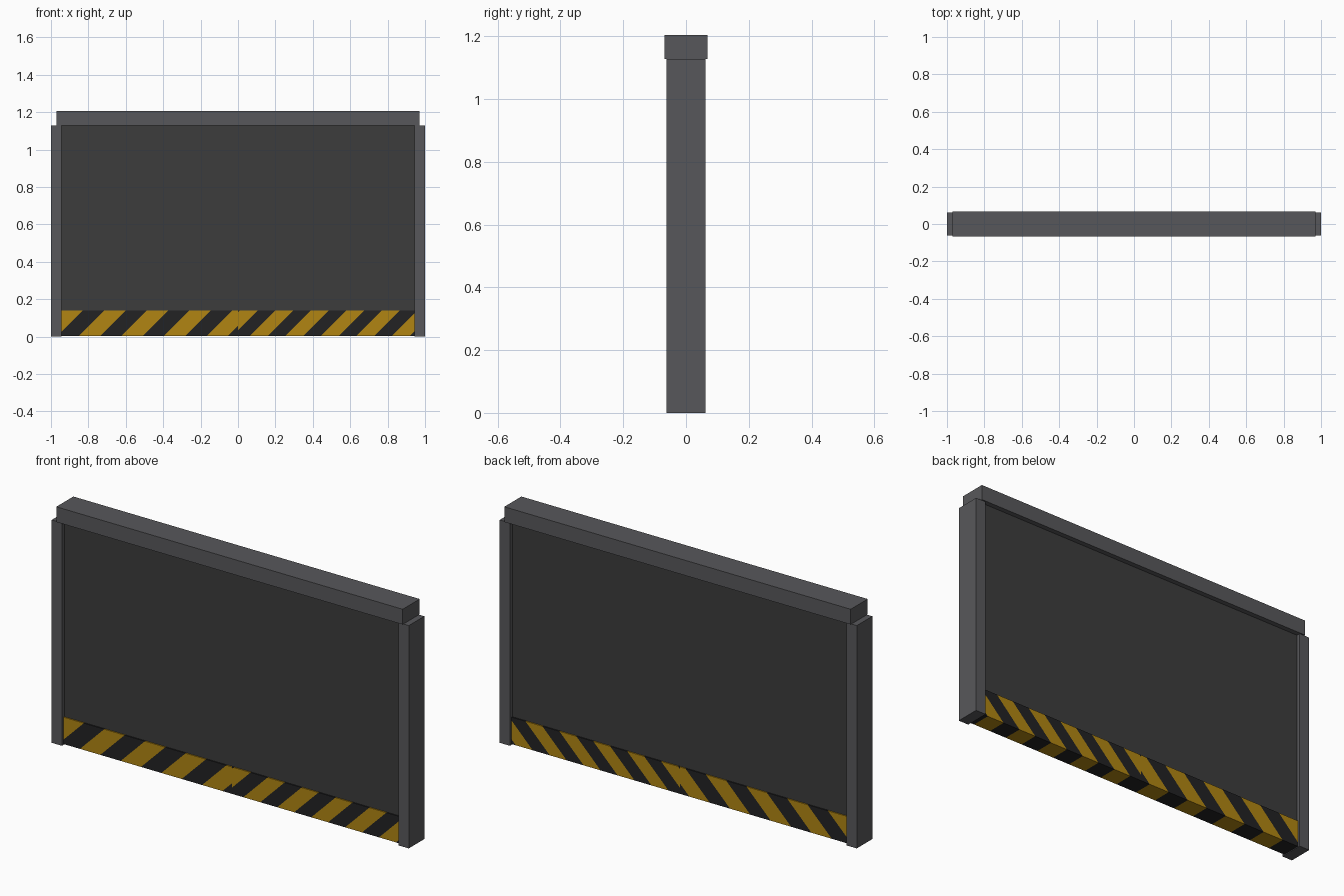
import bpy, bmesh, math
from mathutils import Vector

if "Cube" in bpy.data.objects:
    bpy.data.objects.remove(bpy.data.objects["Cube"])


def material(name, rgb):
    m = bpy.data.materials.new(name)
    m.diffuse_color = (*rgb, 1.0)
    m.use_nodes = True
    m.node_tree.nodes["Principled BSDF"].inputs["Base Color"].default_value = m.diffuse_color
    return m


frame_grey = material("frame grey", (0.097, 0.097, 0.104))
panel_grey = material("panel dark grey", (0.045, 0.045, 0.045))
yellow = material("warning yellow", (0.44, 0.235, 0.006))
black = material("stripe black", (0.016, 0.016, 0.017))


def box_mesh(lo, hi):
    bm = bmesh.new()
    bmesh.ops.create_cube(bm, size=1.0)
    lo, hi = Vector(lo), Vector(hi)
    for v in bm.verts:
        v.co = Vector(l + (c + 0.5) * (h - l) for l, h, c in zip(lo, hi, v.co))
    return bm


def finish(name, bm, mats):
    me = bpy.data.meshes.new(name)
    bm.to_mesh(me)
    bm.free()
    for m in mats:
        me.materials.append(m)
    ob = bpy.data.objects.new(name, me)
    bpy.context.collection.objects.link(ob)
    return ob


INNER = 0.943   # half width of the door opening

# Side posts
for side, name in ((-1, "left_post"), (1, "right_post")):
    x0, x1 = sorted((side * INNER, side * 1.0))
    finish(name, box_mesh((x0, -0.062, 0), (x1, 0.062, 1.128)), [frame_grey])

# Top beam
finish("top_beam", box_mesh((-0.97, -0.068, 1.128), (0.97, 0.068, 1.205)), [frame_grey])

# Door panel
finish("door_panel", box_mesh((-INNER, -0.043, 0.13), (INNER, 0.043, 1.13)), [panel_grey])

# Bottom warning strip: slanted 45 degree stripes, one pattern per half
def striped_bar(name, x0, x1, start, period):
    bm = box_mesh((x0, -0.049, 0.004), (x1, 0.049, 0.14))
    half = period / 2
    first = math.floor((x0 - 0.15 - start) / half)
    last = math.ceil((x1 - start) / half)
    for k in range(first, last + 1):
        bmesh.ops.bisect_plane(bm, geom=bm.verts[:] + bm.edges[:] + bm.faces[:],
                               plane_co=(start + k * half, 0, 0), plane_no=(1, 0, -1))
    for f in bm.faces:
        c = f.calc_center_median()
        f.material_index = 0 if ((c.x - c.z - start) / period) % 1 < 0.5 else 1
    finish(name, bm, [yellow, black])


striped_bar("warning_strip_left", -INNER, 0, -0.855, 0.228)
striped_bar("warning_strip_right", 0, INNER, 0.06, 0.19)
